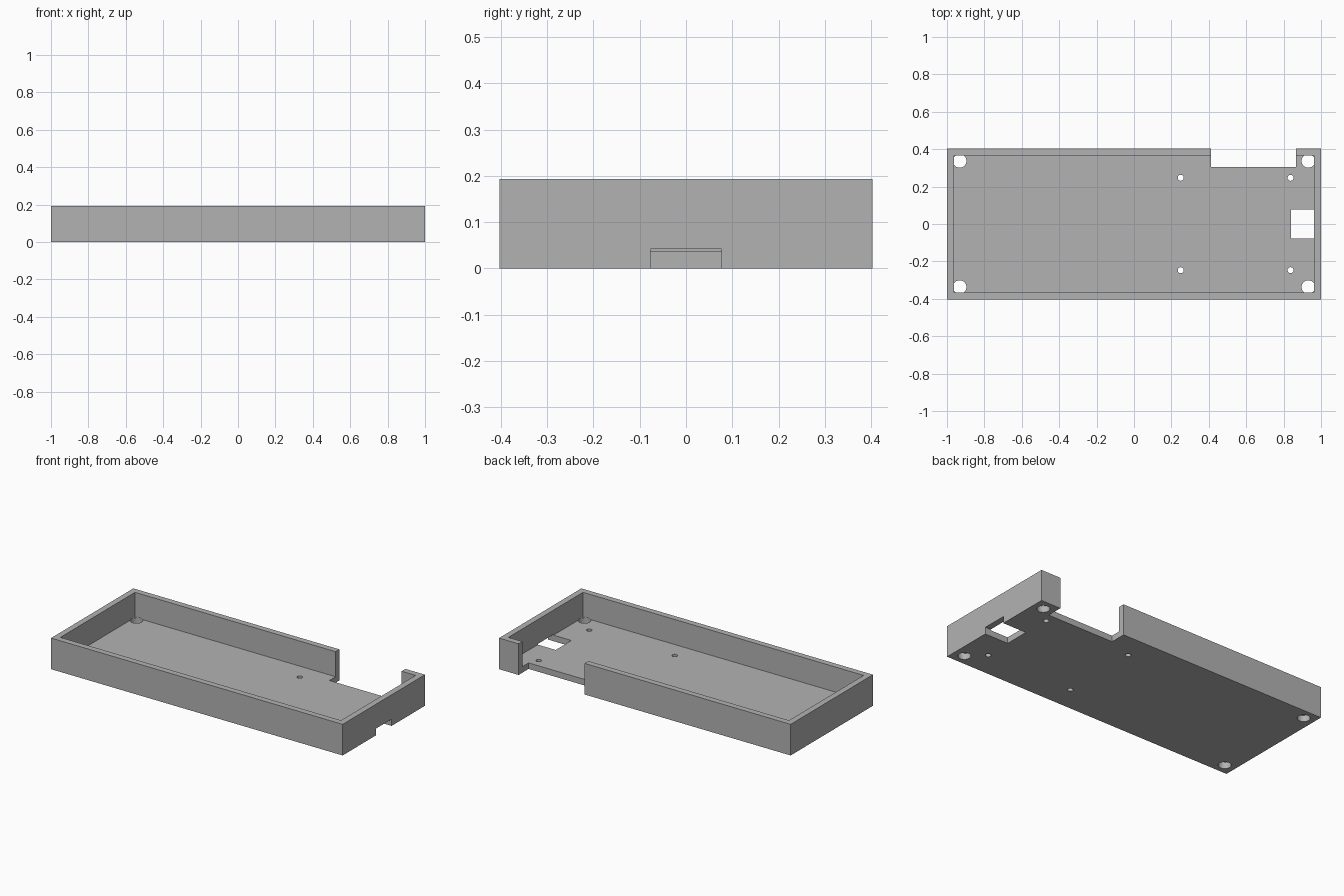
import bpy
from math import radians

default = bpy.data.objects.get("Cube")
if default:
    bpy.data.objects.remove(default, do_unlink=True)

HALF_X, HALF_Y, HEIGHT = 1.0, 0.403, 0.193
WALL, FLOOR = 0.0375, 0.0375
CUT_TOP = 0.042      # height of the port and screw hole cuts
OVER = 0.1           # overshoot that keeps cuts clean


def box(name, low, high):
    """Box between two opposite corners."""
    centre = [(a + b) / 2 for a, b in zip(low, high)]
    bpy.ops.mesh.primitive_cube_add(size=1, location=centre)
    obj = bpy.context.object
    obj.name = name
    obj.scale = [b - a for a, b in zip(low, high)]
    bpy.ops.object.transform_apply(location=True, rotation=False, scale=True)
    return obj


def drill(x, y, radius, top):
    """Vertical round cutter that passes through the underside."""
    bpy.ops.mesh.primitive_cylinder_add(
        vertices=48, radius=radius, depth=top + OVER,
        location=(x, y, (top - OVER) / 2))
    return bpy.context.object


def cut(target, cutter):
    """Subtract the cutter and discard it."""
    cutter.hide_render = True
    mod = target.modifiers.new("cut", 'BOOLEAN')
    mod.operation = 'DIFFERENCE'
    mod.solver = 'EXACT'
    mod.object = cutter
    bpy.context.view_layer.objects.active = target
    bpy.ops.object.modifier_apply(modifier=mod.name)
    bpy.data.objects.remove(cutter, do_unlink=True)


# Grey plastic
grey = bpy.data.materials.new("grey plastic")
grey.use_nodes = True
colour = (0.45, 0.45, 0.45, 1)
grey.diffuse_color = colour
grey.node_tree.nodes["Principled BSDF"].inputs["Base Color"].default_value = colour

# Open tray: solid block with a hollow leaving the floor and walls
tray = box("enclosure_tray", (-HALF_X, -HALF_Y, 0), (HALF_X, HALF_Y, HEIGHT))
cut(tray, box("hollow", (WALL - HALF_X, WALL - HALF_Y, FLOOR),
              (HALF_X - WALL, HALF_Y - WALL, HEIGHT + OVER)))

# Full-height notch in the back wall
cut(tray, box("back_notch", (0.413, 0.305, -OVER),
              (0.866, HALF_Y + OVER, HEIGHT + OVER)))

# Cable port through the floor and under the end wall
cut(tray, box("cable_port", (0.84, -0.077, -OVER),
              (HALF_X + OVER, 0.077, CUT_TOP)))

# Corner screw holes and small board mounting holes
for side in (-1, 1):
    for x in (-0.932, 0.932):
        cut(tray, drill(x, side * 0.337, 0.036, CUT_TOP))
    for x in (0.25, 0.837):
        cut(tray, drill(x, side * 0.247, 0.016, FLOOR + OVER))

# Finish
tray.data.materials.clear()
tray.data.materials.append(grey)
for face in tray.data.polygons:
    face.material_index = 0
bpy.ops.object.select_all(action='DESELECT')
tray.select_set(True)
bpy.context.view_layer.objects.active = tray
bpy.ops.object.shade_smooth_by_angle(angle=radians(30))
